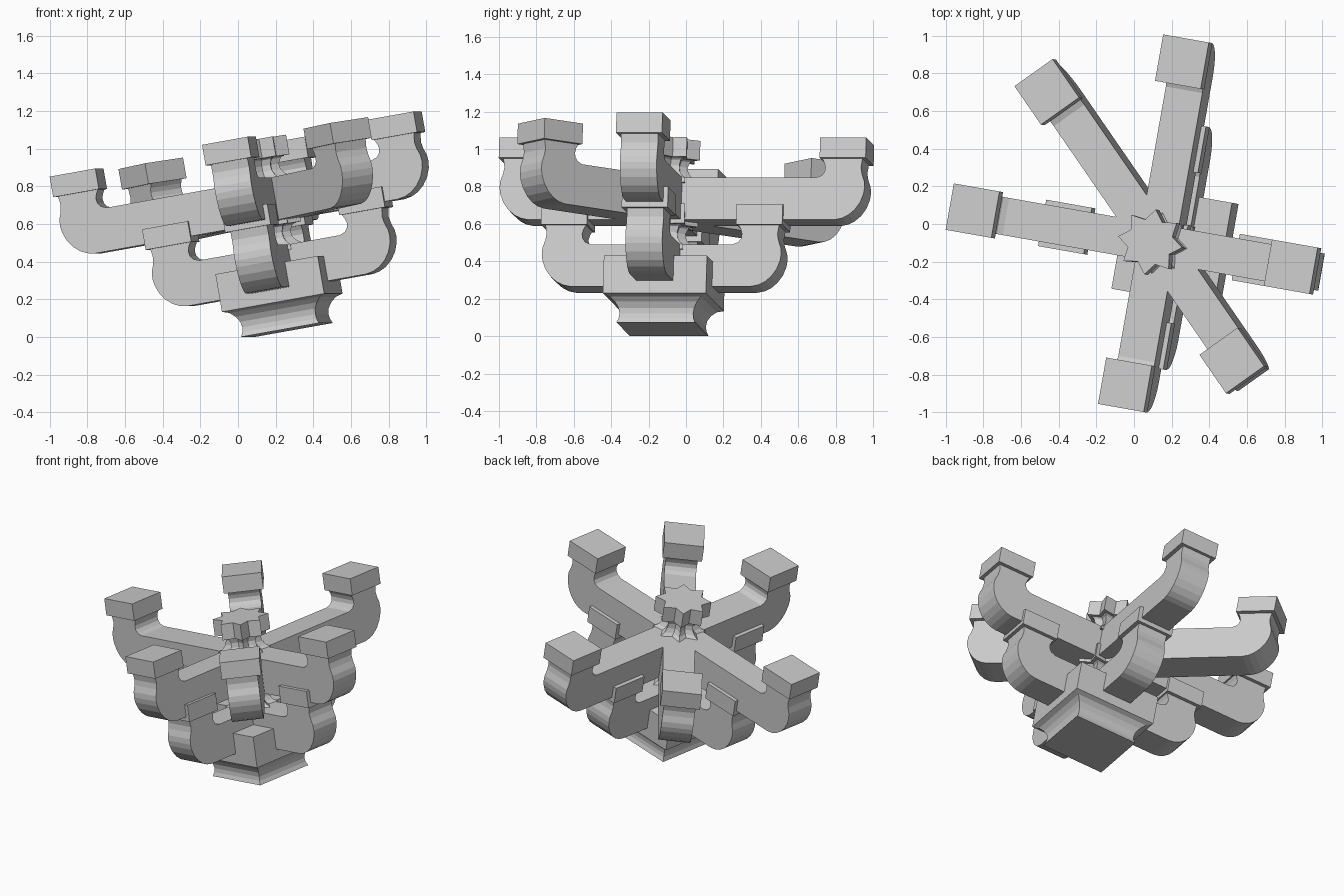
import bpy, bmesh
from math import cos, sin, pi, radians
from mathutils import Matrix, Vector

if "Cube" in bpy.data.objects:
    bpy.data.objects.remove(bpy.data.objects["Cube"])

# whole model leans 10 degrees and is turned 10 degrees about z
PLACE = (Matrix.Translation((0.26, -0.126, 0.037))
         @ Matrix.Rotation(radians(-10), 4, 'Z') @ Matrix.Rotation(radians(-10), 4, 'Y'))


def finish(name, bm):
    bmesh.ops.recalc_face_normals(bm, faces=bm.faces)
    me = bpy.data.meshes.new(name)
    bm.to_mesh(me)
    bm.free()
    me.transform(PLACE)
    ob = bpy.data.objects.new(name, me)
    bpy.context.collection.objects.link(ob)
    return ob


def loft(name, rings):
    """Skin a stack of equal-length rings and cap both ends."""
    bm = bmesh.new()
    vs = [[bm.verts.new(p) for p in ring] for ring in rings]
    n = len(rings[0])
    for a, b in zip(vs, vs[1:]):
        for i in range(n):
            j = (i + 1) % n
            bm.faces.new((a[i], a[j], b[j], b[i]))
    bm.faces.new(vs[0])
    bm.faces.new(vs[-1])
    return finish(name, bm)


def square(h, z):
    return [(-h, -h, z), (h, -h, z), (h, h, z), (-h, h, z)]


def star(r, z):
    return [((r if i % 2 == 0 else r * 0.7) * cos(i * pi / 8),
             (r if i % 2 == 0 else r * 0.7) * sin(i * pi / 8), z) for i in range(16)]


def arm(name, r, z, angle):
    """Curved-up arm profile with a square cap, r = distance of the cap."""
    outer = [(-.04, 0), (0, .008), (.035, .025), (.07, .055), (.098, .095), (.115, .14),
             (.12, .175), (.117, .21), (.103, .25), (.097, .285), (.105, .34)]
    inner = [(-.12, .34), (-.103, .31), (-.096, .285), (-.1, .26), (-.115, .24), (-.145, .228)]
    prof = [(0, 0)] + [(r + x, h) for x, h in outer + inner] + [(0, .228)]
    rot = Matrix.Rotation(radians(angle), 4, 'Z')
    rings = [[rot @ Vector((x, s, z + h)) for x, h in prof] for s in (-.1, .1)]
    loft(name, rings)
    cap = [[rot @ Vector((r + x, y, zz)) for x, y, zz in square(.125, z + h)] for h in (.332, .443)]
    loft(name + "_cap", cap)


def hub(name, z):
    """Fluted star finial on the middle of a tier."""
    steps = [(.17, .20), (.165, .228), (.135, .245), (.115, .27), (.11, .30),
             (.125, .33), (.145, .34), (.175, .34), (.175, .445)]
    loft(name, [star(r, z + h) for r, h in steps])


# base block with a scooped foot
foot = [(.213, 0), (.203, .025), (.2, .05), (.205, .08), (.222, .11), (.247, .135),
        (.28, .147), (.28, .35)]
loft("base", [square(h, z) for h, z in foot])

# lower tier: four arms
for a in range(0, 360, 90):
    arm(f"lower_arm_{a}", .53, .215, a)
hub("lower_finial", .215)

# upper tier: three short and three long arms
for a, r in ((0, .77), (270, .77), (315, .77), (90, .972), (135, .975), (180, .972)):
    arm(f"upper_arm_{a}", r, .577, a)
hub("upper_finial", .577)
